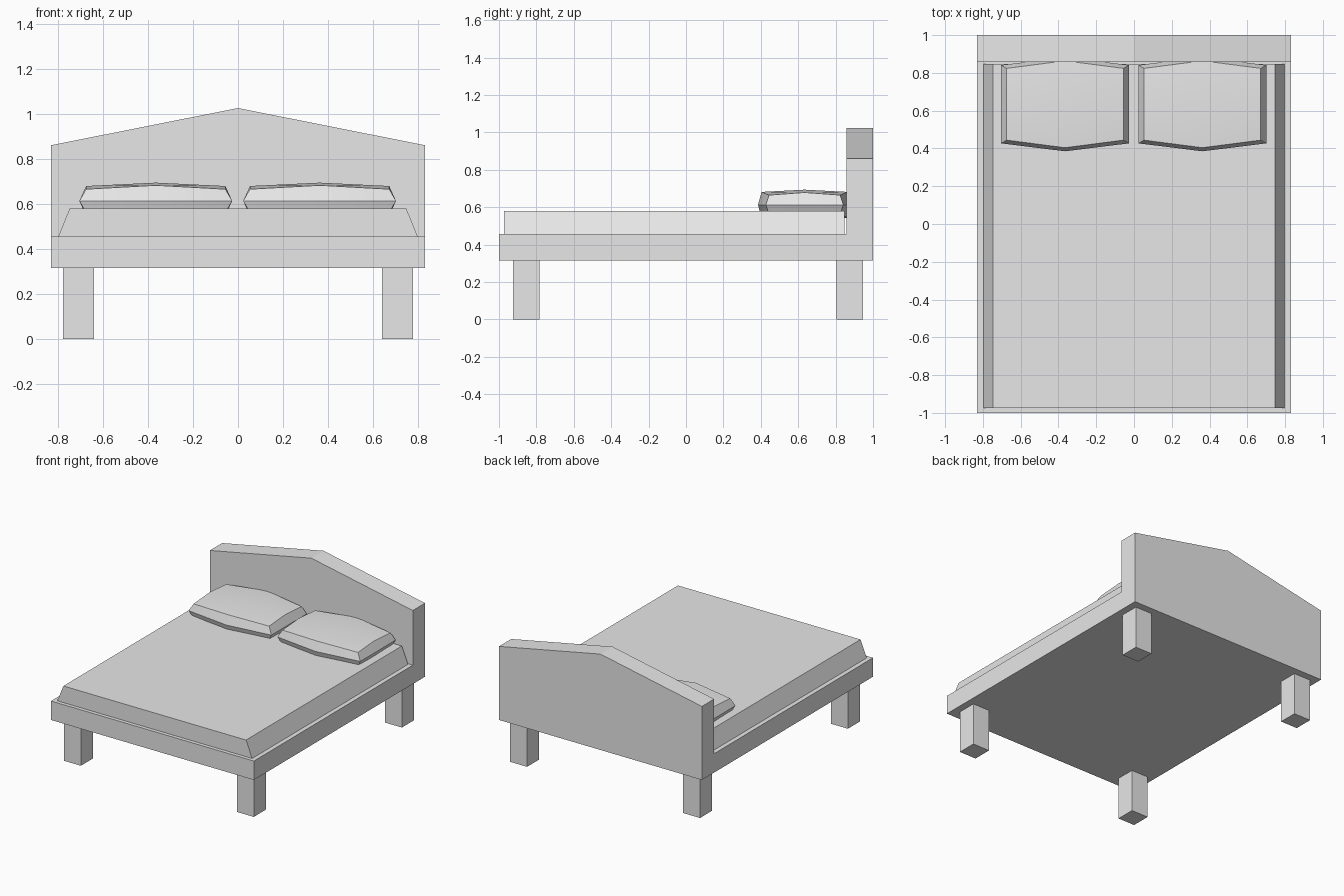
import bpy, bmesh, math
from mathutils import Vector

if "Cube" in bpy.data.objects:
    bpy.data.objects.remove(bpy.data.objects["Cube"])

grey = bpy.data.materials.new("plain grey")
grey.diffuse_color = (0.8, 0.8, 0.8, 1)
grey.use_nodes = True
grey.node_tree.nodes["Principled BSDF"].inputs["Base Color"].default_value = grey.diffuse_color


def make_object(name, bm):
    bmesh.ops.recalc_face_normals(bm, faces=bm.faces)
    mesh = bpy.data.meshes.new(name)
    bm.to_mesh(mesh)
    bm.free()
    mesh.materials.append(grey)
    obj = bpy.data.objects.new(name, mesh)
    bpy.context.collection.objects.link(obj)
    return obj


def prism(bm, profile, y0, y1):
    """Extrude an x-z outline from y0 to y1."""
    front = bm.faces.new([bm.verts.new((x, y0, z)) for x, z in profile])
    out = bmesh.ops.extrude_face_region(bm, geom=[front], use_keep_orig=True)
    for v in out["geom"]:
        if isinstance(v, bmesh.types.BMVert):
            v.co.y = y1
    return front


# Bed frame: gabled headboard, with the platform pulled out of its lower front
W, Z0, Z1 = 0.83, 0.316, 0.456
bm = bmesh.new()
front = prism(bm, [(-W, Z0), (W, Z0), (W, Z1), (W, 0.86), (0, 1.025), (-W, 0.86), (-W, Z1)],
              0.857, 1.0)
level = [v for v in front.verts if abs(v.co.z - Z1) < 1e-4]
bmesh.utils.face_split(front, level[0], level[1])
lower = [f for f in bm.faces if all(v.co.y < 0.9 and v.co.z < Z1 + 1e-4 for v in f.verts)]
out = bmesh.ops.extrude_discrete_faces(bm, faces=lower)["faces"][0]
loop = list(out.verts)
rear = [bm.verts.new(v.co) for v in loop]
for v in loop:
    v.co.y = -1.0
for i in range(len(loop)):
    j = (i + 1) % len(loop)
    bm.faces.new((loop[i], loop[j], rear[j], rear[i]))
bmesh.ops.remove_doubles(bm, verts=bm.verts, dist=1e-4)
bmesh.ops.dissolve_limit(bm, angle_limit=0.01, verts=bm.verts, edges=bm.edges)
make_object("bed_frame_and_headboard", bm)

# Mattress: tapered sides, upright ends
bm = bmesh.new()
prism(bm, [(-0.797, Z1), (0.797, Z1), (0.747, 0.579), (-0.747, 0.579)], -0.973, 0.848)
make_object("mattress", bm)

# Four legs
for side, sx in (("left", -1), ("right", 1)):
    for end, y0, y1 in (("front", -0.925, -0.782), ("back", 0.805, 0.946)):
        bm = bmesh.new()
        a, b = sx * 0.638, sx * 0.777
        prism(bm, [(a, 0), (b, 0), (b, Z0), (a, Z0)], y0, y1)
        make_object(f"{end}_{side}_leg", bm)


def pillow(name, cx):
    """Domed pillow: eight-point rim, with inset rings and centres above and below."""
    bm = bmesh.new()

    def ring(hw, corner, mid, z_corner, z_side, z_mid):
        pts = [(-hw, -corner, z_corner), (0, -mid, z_mid), (hw, -corner, z_corner),
               (hw, 0, z_side), (hw, corner, z_corner), (0, mid, z_mid),
               (-hw, corner, z_corner), (-hw, 0, z_side)]
        return [bm.verts.new(Vector(p) + Vector((cx, 0.634, 0.613))) for p in pts]

    rim = ring(0.339, 0.207, 0.249, 0, 0, 0)
    for s in (1, -1):
        inner = ring(0.309, 0.19, 0.23, s * 0.052, s * 0.066, s * 0.069)
        centre = bm.verts.new((cx, 0.634, 0.613 + s * 0.081))
        for i in range(8):
            j = (i + 1) % 8
            bm.faces.new((rim[i], rim[j], inner[j], inner[i]))
        for i in (1, 3, 5, 7):
            bm.faces.new((inner[i], inner[(i + 1) % 8], inner[(i + 2) % 8], centre))
    obj = make_object(name, bm)
    bpy.ops.object.select_all(action="DESELECT")
    obj.select_set(True)
    bpy.context.view_layer.objects.active = obj
    bpy.ops.object.shade_smooth_by_angle(angle=math.radians(30))


pillow("left_pillow", -0.365)
pillow("right_pillow", 0.362)
